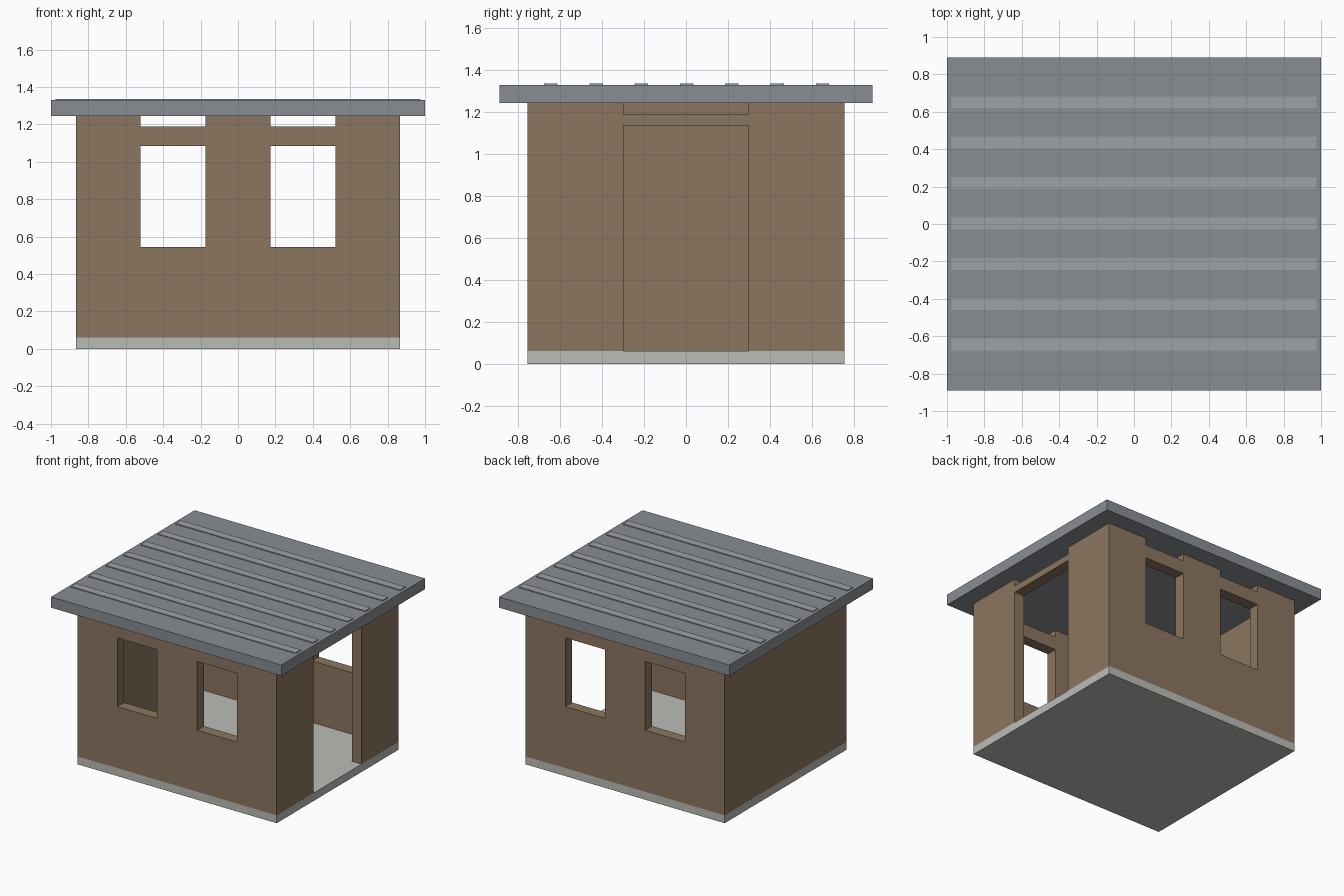
import bpy

if "Cube" in bpy.data.objects:
    bpy.data.objects.remove(bpy.data.objects["Cube"])


def material(name, rgb):
    m = bpy.data.materials.new(name)
    m.diffuse_color = (*rgb, 1)
    m.use_nodes = True
    m.node_tree.nodes["Principled BSDF"].inputs["Base Color"].default_value = m.diffuse_color
    return m


def box(name, x, y, z, mat=None):
    """Box from (min, max) ranges on each axis."""
    bpy.ops.mesh.primitive_cube_add(size=1, location=[sum(r) / 2 for r in (x, y, z)])
    ob = bpy.context.object
    ob.name = name
    ob.scale = [r[1] - r[0] for r in (x, y, z)]
    bpy.ops.object.transform_apply(location=False, rotation=False, scale=True)
    if mat:
        ob.data.materials.append(mat)
    return ob


def cut(target, x, y, z):
    """Subtract a box from the target, then remove the cutter."""
    cutter = box("cutter", x, y, z)
    cutter.hide_render = True
    mod = target.modifiers.new("cut", 'BOOLEAN')
    mod.operation = 'DIFFERENCE'
    mod.solver = 'EXACT'
    mod.object = cutter
    bpy.context.view_layer.objects.active = target
    bpy.ops.object.modifier_apply(modifier=mod.name)
    bpy.data.objects.remove(cutter, do_unlink=True)


brown = material("wall_brown", (0.26, 0.18, 0.115))
concrete = material("slab_grey", (0.50, 0.50, 0.47))
metal = material("roof_grey", (0.25, 0.27, 0.29))
metal_light = material("rib_grey", (0.34, 0.36, 0.38))

W, D, T = 0.865, 0.755, 0.085      # wall half width, half depth, thickness
FLOOR, EAVE, LINTEL = 0.062, 1.245, 1.19

# Floor slab
box("floor_slab", (-W, W), (-D, D), (0, FLOOR), concrete)

# Walls: hollow shell with openings and ventilation gaps under the roof
walls = box("walls", (-W, W), (-D, D), (FLOOR, EAVE), brown)
cut(walls, (-W + T, W - T), (-D + T, D - T), (-0.1, 1.5))
for s in (-1, 1):
    span = tuple(sorted((s * 0.173, s * 0.52)))
    cut(walls, span, (-1, 1), (0.545, 1.085))      # front and back windows
    cut(walls, span, (-1, 1), (LINTEL, 1.5))       # gaps above windows
cut(walls, (0.5, 1), (-0.298, 0.298), (-0.1, 1.138))   # doorway
cut(walls, (0.5, 1), (-0.298, 0.298), (LINTEL, 1.5))   # gap above door

# Flat roof with raised ribs
box("roof", (-1, 1), (-0.89, 0.89), (EAVE, 1.33), metal)
for i in range(-3, 4):
    y = i * 0.216 + 0.003
    box(f"roof_rib_{i + 4}", (-0.975, 0.975), (y - 0.032, y + 0.032),
        (1.32, 1.337), metal_light)
